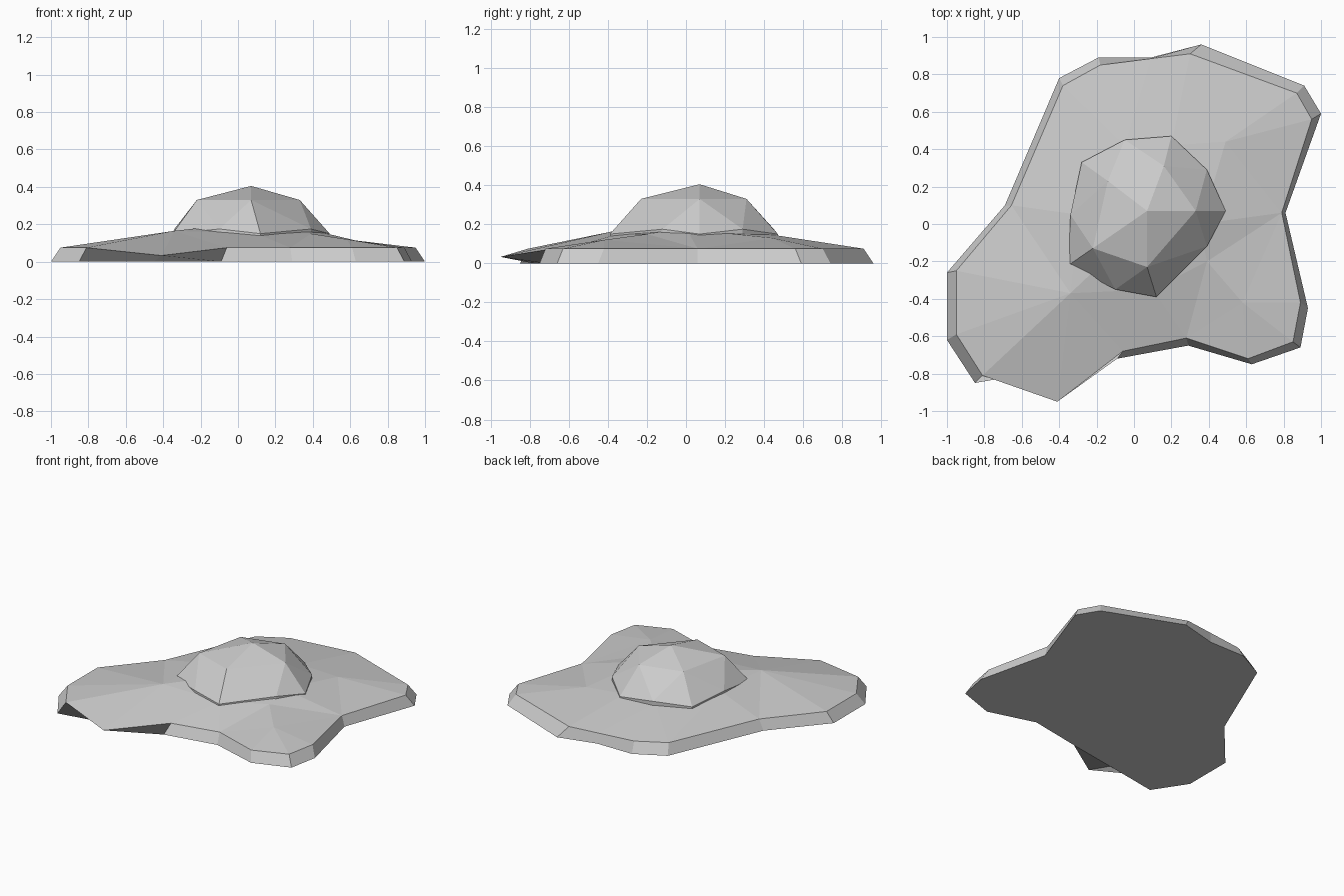
import bpy
import bmesh
from mathutils import Vector
from mathutils.geometry import delaunay_2d_cdt

cube = bpy.data.objects.get("Cube")
if cube:
    bpy.data.objects.remove(cube, do_unlink=True)

stone = bpy.data.materials.new("pale grey stone")
stone.use_nodes = True
stone.diffuse_color = (0.6, 0.6, 0.6, 1)
stone.node_tree.nodes["Principled BSDF"].inputs["Base Color"].default_value = (0.6, 0.6, 0.6, 1)


def finish(bm, name):
    """Turn a bmesh into a flat shaded object."""
    bmesh.ops.recalc_face_normals(bm, faces=bm.faces)
    mesh = bpy.data.meshes.new(name)
    bm.to_mesh(mesh)
    bm.free()
    mesh.materials.append(stone)
    obj = bpy.data.objects.new(name, mesh)
    bpy.context.collection.objects.link(obj)
    return obj


# Footprint on the ground and the matching bevelled rim
foot = [(1, .59), (.91, .74), (.36, .96), (.09, .89), (-.19, .89), (-.4, .78),
        (-.69, .1), (-1, -.26), (-1, -.62), (-.85, -.85), (-.45, -.78),
        (-.09, -.72), (.29, -.65), (.63, -.75), (.89, -.66), (.93, -.45), (.81, .06)]
rim = [(.95, .56), (.87, .7), (.3, .91), (.09, .884), (-.18, .85), (-.38, .74),
       (-.655, .1), (-.95, -.25), (-.95, -.59), (-.81, -.81), (-.41, -.95),
       (-.06, -.68), (.28, -.61), (.61, -.72), (.85, -.63), (.89, -.42), (.79, .06)]
TIP = 10  # the overhanging corner
rim_z = [.033 if i == TIP else .075 for i in range(len(rim))]

# Bumps on the slope and the rise hidden under the dome
bumps = [(.58, -.42, .12), (.39, -.2, .15), (.49, .44, .13), (-.34, -.37, .165),
         (-.3, .05, .17), (-.05, .42, .15), (.2, .42, .15), (.42, .2, .155),
         (.35, 0, .18), (.1, -.35, .15), (-.16, -.2, .185), (.07, .07, .18)]

# Island base: slope triangulated inside the rim, sides and underside
bm = bmesh.new()
count = len(rim)
flat = [Vector(p) for p in rim] + [Vector(p[:2]) for p in bumps]
heights = rim_z + [p[2] for p in bumps]
loop = [(i, (i + 1) % count) for i in range(count)]
points, _, tris, origin, _, _ = delaunay_2d_cdt(flat, loop, [list(range(count))], 1, 1e-5)
top = [bm.verts.new((p.x, p.y, heights[o[0]])) for p, o in zip(points, origin)]
for tri in tris:
    bm.faces.new([top[i] for i in tri])
upper = {o[0]: v for v, o in zip(top, origin)}
lower = [bm.verts.new((x, y, 0)) for x, y in foot]
for a, b in loop:
    bm.faces.new((lower[a], lower[b], upper[b], upper[a]))
bm.faces.new(lower[::-1])
finish(bm, "island_base")

# Rounded hill: apex, five shoulder points, ten points where it meets the slope
shoulder = [(.33, .07), (.16, .31), (-.14, .23), (-.22, -.13), (.07, -.23)]
skirt = [(.49, .07), (.39, .29), (.2, .47), (-.05, .45), (-.28, .33),
         (-.34, .05), (-.35, -.22), (-.1, -.35), (.12, -.39), (.39, -.12)]
bm = bmesh.new()
apex = bm.verts.new((.07, .07, .405))
mid = [bm.verts.new((x, y, .33)) for x, y in shoulder]
low = [bm.verts.new((x, y, .175 if i % 2 else .15)) for i, (x, y) in enumerate(skirt)]
root = [bm.verts.new((x, y, .03)) for x, y in skirt]
for i in range(5):
    m, n = mid[i], mid[(i + 1) % 5]
    a, b, c = low[2 * i], low[2 * i + 1], low[(2 * i + 2) % 10]
    for face in ((apex, m, n), (m, a, b), (m, b, n), (n, b, c)):
        bm.faces.new(face)
for i in range(10):
    j = (i + 1) % 10
    bm.faces.new((low[i], root[i], root[j], low[j]))
bm.faces.new(root[::-1])
finish(bm, "hill")
